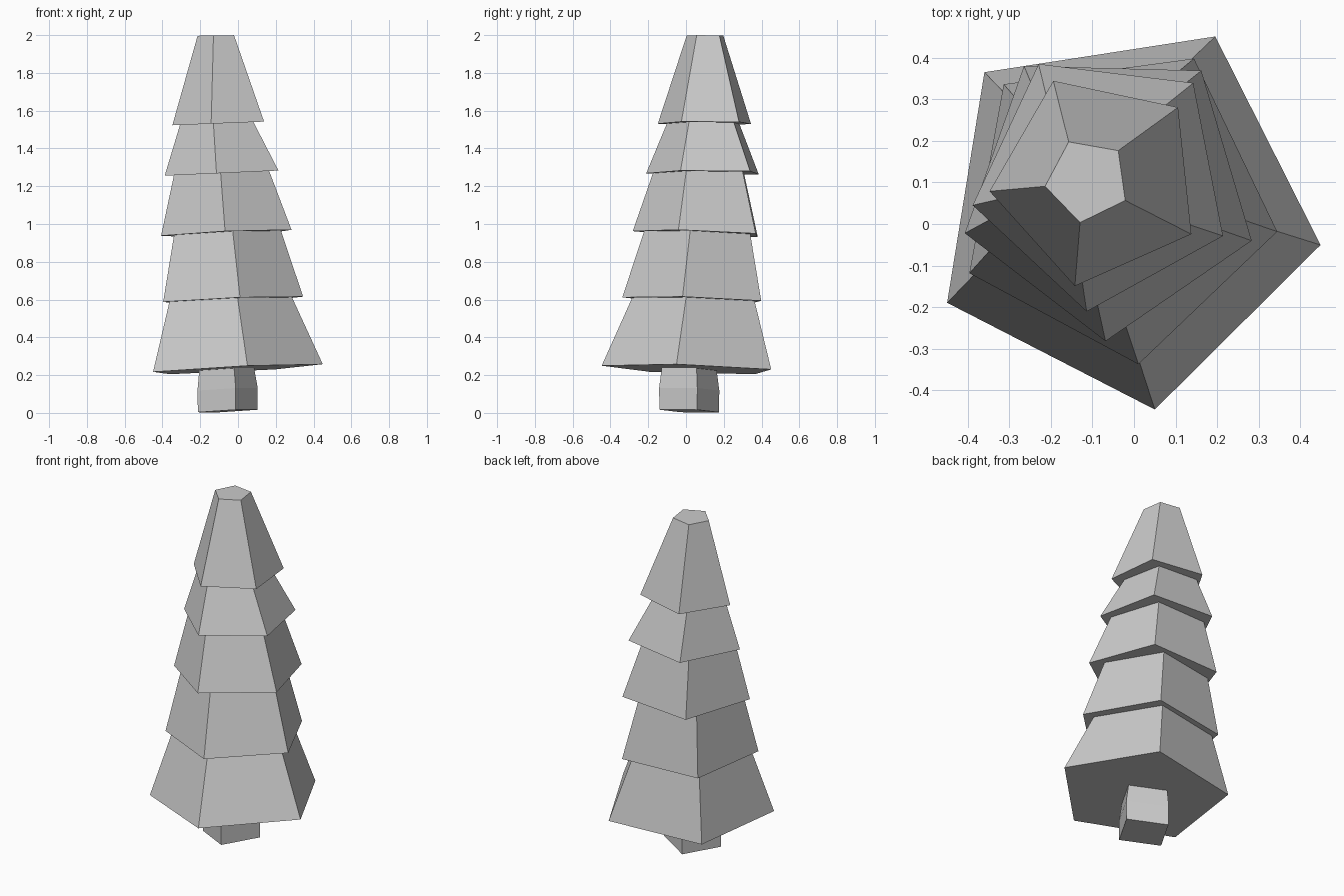
import bpy, bmesh
from math import cos, sin, radians

if "Cube" in bpy.data.objects:
    bpy.data.objects.remove(bpy.data.objects["Cube"])


def loft(name, sides, rings):
    """Closed flat-faced loft; ring = (cx, cy, z, radius, angle, x tilt, y tilt)."""
    bm = bmesh.new()
    loops = []
    for cx, cy, z, r, ang, tx, ty in rings:
        loop = []
        for i in range(sides):
            a = radians(ang + 360 * i / sides)
            dx, dy = r * cos(a), r * sin(a)
            loop.append(bm.verts.new((cx + dx, cy + dy, z + tx * dx + ty * dy)))
        loops.append(loop)
    for lo, hi in zip(loops, loops[1:]):
        for i in range(sides):
            j = (i + 1) % sides
            bm.faces.new((lo[i], lo[j], hi[j], hi[i]))
    bm.faces.new(loops[0][::-1])
    bm.faces.new(loops[-1])
    bmesh.ops.recalc_face_normals(bm, faces=bm.faces[:])
    mesh = bpy.data.meshes.new(name)
    bm.to_mesh(mesh)
    bm.free()
    obj = bpy.data.objects.new(name, mesh)
    bpy.context.collection.objects.link(obj)
    return obj


# Tier skirts: the wide lower edge of each branch layer, leaning toward the tip
skirts = [
    (-0.023, 0.026, 0.232, 0.478, -9.2, 0.050, -0.030),
    (-0.042, 0.052, 0.597, 0.393, -10.3, 0.042, -0.032),
    (-0.059, 0.081, 0.950, 0.363, -19.5, 0.045, -0.035),
    (-0.075, 0.106, 1.270, 0.319, -25.0, 0.045, 0.0),
    (-0.088, 0.106, 1.533, 0.261, -30.0, 0.040, 0.0),
]
# Tier necks: centre and radius where each layer tucks under the next
necks = [(-0.055, 0.056, 0.345), (-0.068, 0.076, 0.300),
         (-0.085, 0.090, 0.265), (-0.105, 0.103, 0.206)]

# Foliage: one stepped five-sided loft with a flat tip
rings = []
for i, skirt in enumerate(skirts):
    rings.append(skirt)
    if i < len(necks):
        cx, cy, r = necks[i]
        up = skirts[i + 1]
        z = up[2] + up[5] * (cx - up[0]) + up[6] * (cy - up[1])
        rings.append((cx, cy, z, r, skirt[4], up[5], up[6]))
rings.append((-0.112, 0.105, 1.998, 0.103, -28.0, 0.015, 0.0))
loft("foliage", 5, rings)

# Trunk: short four-sided stump
loft("trunk", 4, [
    (-0.055, 0.017, 0.010, 0.163, 15, 0.05, -0.03),
    (-0.055, 0.017, 0.125, 0.165, 15, 0.05, -0.03),
    (-0.060, 0.017, 0.234, 0.150, 15, 0.05, -0.03),
])
